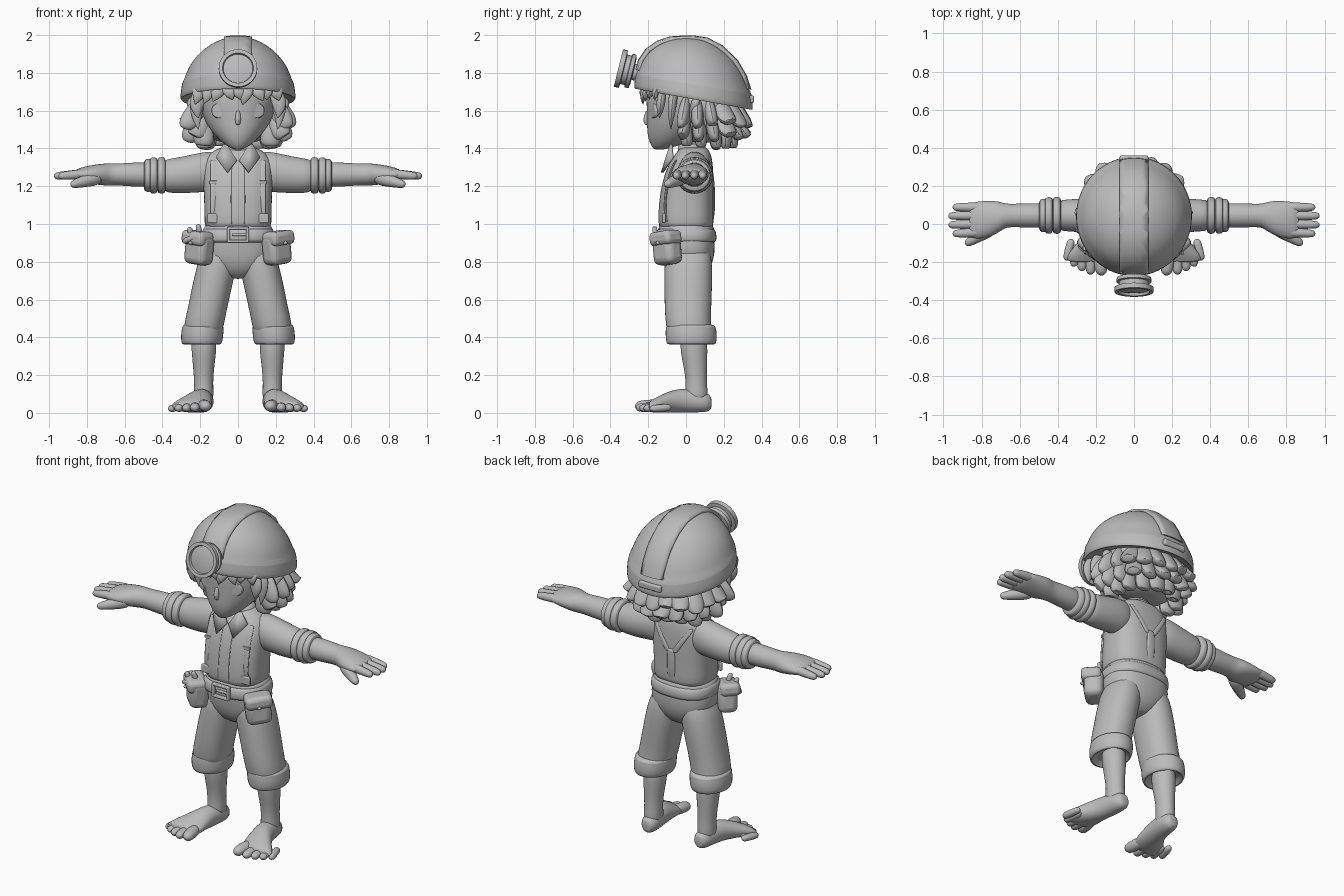
import bpy, bmesh, math, random
from mathutils import Vector, Matrix
from mathutils.bvhtree import BVHTree

default_cube = bpy.data.objects.get("Cube")
if default_cube:
    bpy.data.objects.remove(default_cube)

random.seed(4)
UP, SIDE, BACK = Vector((0, 0, 1)), Vector((1, 0, 0)), Vector((0, 1, 0))
clay = bpy.data.materials.new("grey_clay")
clay.use_nodes = True
CLAY_COLOUR = (.5, .5, .5, 1)
clay.diffuse_color = CLAY_COLOUR
clay.node_tree.nodes["Principled BSDF"].inputs["Base Color"].default_value = CLAY_COLOUR
parts = []


def finish(name, mesh_builder, mirror=False, smooth=0, bevel=0):
    """Turn a bmesh into a named object with the usual modifiers."""
    bmesh.ops.recalc_face_normals(mesh_builder, faces=mesh_builder.faces)
    mesh = bpy.data.meshes.new(name)
    mesh_builder.to_mesh(mesh)
    mesh_builder.free()
    mesh.materials.append(clay)
    part = bpy.data.objects.new(name, mesh)
    bpy.context.scene.collection.objects.link(part)
    if bevel:
        rounding = part.modifiers.new("rounding", "BEVEL")
        rounding.width, rounding.segments = bevel, 3
    if smooth:
        part.modifiers.new("smoothing", "SUBSURF").levels = smooth
        part.modifiers["smoothing"].render_levels = smooth
    if mirror:
        part.modifiers.new("other_side", "MIRROR")
    parts.append(part)
    return part


def loft(name, rings, axis=None, sides=20, power=2, mirror=False, smooth=1, tilt=None):
    """Skin elliptical rings given as (x, y, z, width radius, depth radius)."""
    mesh_builder = bmesh.new()
    axis = axis or (Vector(rings[-1][:3]) - Vector(rings[0][:3])).normalized()
    reference = BACK if abs(axis.z) > .75 else UP
    across = reference.cross(axis).normalized()
    along = axis.cross(across)
    loops = []
    for number, (x, y, z, wide, deep) in enumerate(rings):
        loop = []
        for step in range(sides):
            angle = math.tau * step / sides
            c, s = math.cos(angle), math.sin(angle)
            c, s = (math.copysign(abs(v) ** (2 / power), v) for v in (c, s))
            point = Vector((x, y, z)) + across * c * wide + along * s * deep
            if tilt:
                point.z += tilt[number] * (point.y - y)
            loop.append(mesh_builder.verts.new(point))
        loops.append(loop)
    for lower, upper in zip(loops, loops[1:]):
        for i in range(sides):
            j = (i + 1) % sides
            mesh_builder.faces.new((lower[i], lower[j], upper[j], upper[i]))
    for loop, ring in ((loops[0], rings[0]), (loops[-1], rings[-1])):
        pole = mesh_builder.verts.new(ring[:3])
        for i in range(sides):
            mesh_builder.faces.new((loop[i], loop[(i + 1) % sides], pole))
    return finish(name, mesh_builder, mirror, smooth)


def capsule(name, start, end, start_radius, end_radius, flat=1, **options):
    """Round-ended finger, toe or button."""
    start, end = Vector(start), Vector(end)
    way = (end - start).normalized()
    rings = []
    for centre, radius, angles in ((start, start_radius, (-75, -40, 0)), (end, end_radius, (0, 40, 75))):
        for angle in map(math.radians, angles):
            size = radius * math.cos(angle)
            rings.append((*(centre + way * radius * math.sin(angle)), size, size * flat))
    return loft(name, rings, sides=12, **options)


def lock(name, root, bend, tip, size, flat=.6):
    """Curved pointed lock of hair."""
    root, bend, tip = map(Vector, (root, bend, tip))
    rings = []
    for t, width in ((0, .7), (.25, 1), (.5, .95), (.75, .6), (.93, .2), (1, .04)):
        spot = root.lerp(bend, t).lerp(bend.lerp(tip, t), t)
        rings.append((*spot, size * width, size * width * flat))
    return loft(name, rings, sides=8)


def box(name, centre, size, turn=0, lean=0, bevel=.01, mirror=False):
    mesh_builder = bmesh.new()
    place = Matrix.Translation(centre) @ Matrix.Rotation(turn, 4, "Z") @ Matrix.Rotation(lean, 4, "Y")
    bmesh.ops.create_cube(mesh_builder, size=1, matrix=place @ Matrix.Diagonal((*size, 1)))
    return finish(name, mesh_builder, mirror, bevel=bevel)


def surface_finder(part):
    """Return a function giving the front or back depth of a part at x, z."""
    bpy.context.view_layer.update()
    tree = BVHTree.FromObject(part, bpy.context.evaluated_depsgraph_get())

    def depth(x, z, facing=-1):
        hit = tree.ray_cast(Vector((x, facing * 2, z)), BACK * -facing)[0]
        return hit.y if hit else 0
    return depth


# Shirt and neck
shirt = loft("shirt", [(0, 0, .97, .17, .14), (0, 0, 1.0, .18, .148), (0, 0, 1.1, .178, .145),
                       (0, .01, 1.22, .185, .138), (0, .025, 1.32, .19, .118), (0, .04, 1.375, .155, .092),
                       (0, .04, 1.41, .09, .07)], axis=UP, power=2.6, sides=28)
loft("neck", [(0, .03, 1.34, .07, .065), (0, .03, 1.4, .062, .06), (0, .03, 1.5, .065, .065)], axis=UP)
chest = surface_finder(shirt)
for x, width in ((.035, .004), (-.035, .004)):
    loft("shirt_placket_seam", [(x, chest(x, z), z, width, .004) for z in (1.0, 1.08, 1.16, 1.24, 1.3)],
         axis=UP, sides=8)

# Pointed collar flaps
mesh_builder = bmesh.new()
collar = []
for x, z in ((.005, 1.335), (.055, 1.27), (.115, 1.35), (.075, 1.42), (.05, 1.41)):
    collar.append(mesh_builder.verts.new((x, min(chest(x, min(z, 1.36)), -.03) - .014, z)))
mesh_builder.faces.new(collar)
flap = finish("collar_flap", mesh_builder, mirror=True)
flap.modifiers.new("thickness", "SOLIDIFY").thickness = .014
loft("collar_band", [(0, .035, 1.375, .1, .082), (0, .03, 1.41, .085, .075), (0, .03, 1.425, .07, .065)], axis=UP)

# Suspenders: two in front, joining at the middle of the back
loft("front_strap", [(.13, chest(.13, z), z, .02, .008) for z in (.98, 1.06, 1.14, 1.22, 1.3, 1.34)],
     axis=UP, sides=8, power=4, mirror=True)
loft("back_strap", [(x, chest(x, z, 1), z, .02, .008) for x, z in
                    ((.02, 1.18), (.05, 1.23), (.09, 1.29), (.12, 1.34))], axis=UP, sides=8, mirror=True)
loft("back_strap_tail", [(0, chest(0, z, 1), z, .027, .009) for z in (.98, 1.06, 1.13, 1.2)],
     axis=UP, sides=8, power=4)
box("strap_clip", (.135, chest(.135, 1.03) - .006, 1.03), (.055, .018, .05), bevel=.006, mirror=True)
box("strap_slider", (.13, chest(.13, 1.22) - .004, 1.22), (.046, .01, .018), bevel=.003, mirror=True)

# Sleeves with rolled cuffs
loft("sleeve", [(.1, .045, 1.28, .08, .11), (.19, .045, 1.275, .09, .107), (.27, .045, 1.262, .09, .1),
                (.35, .045, 1.255, .085, .093), (.4, .045, 1.255, .08, .085)], axis=SIDE, mirror=True)
for x, size in ((.405, .098), (.447, .097), (.475, .088)):
    loft("rolled_sleeve", [(x + shift, .045, 1.257, size * scale, size * scale) for shift, scale in
                           ((-.024, .75), (-.02, .96), (0, 1.03), (.02, .96), (.024, .75))],
         axis=SIDE, mirror=True)

# Forearm, hand, fingers
loft("forearm", [(.42, .045, 1.26, .065, .068), (.55, .045, 1.262, .066, .065), (.65, .045, 1.262, .06, .057),
                 (.68, .043, 1.262, .066, .06), (.72, .035, 1.262, .088, .058), (.78, .022, 1.262, .1, .05),
                 (.84, .02, 1.262, .098, .035), (.865, .018, 1.262, .085, .022)], axis=SIDE, mirror=True)
for y, reach in ((.088, .93), (.043, .953), (-.004, .952), (-.05, .93)):
    capsule("finger", (.82, y * .95 + .004, 1.265), (reach, y, 1.255), .028, .022, mirror=True)
capsule("thumb", (.76, -.03, 1.24), (.865, -.095, 1.212), .042, .024, mirror=True)

# Trousers, belt
loft("trouser_seat", [(0, .01, .71, .05, .07), (0, .01, .76, .15, .12), (0, .012, .84, .2, .143),
                      (0, .008, .92, .192, .143), (0, 0, .985, .184, .15), (0, 0, 1.0, .17, .14)],
     axis=UP, power=2.4, sides=28)
loft("trouser_leg", [(.095, .012, .88, .09, .12), (.112, .012, .78, .107, .128), (.135, .012, .68, .107, .128),
                     (.16, .01, .56, .105, .125), (.182, .012, .46, .107, .12), (.188, .025, .4, .1, .12)],
     axis=-UP, mirror=True, power=2.2)
loft("trouser_cuff", [(.185, .025, .47, .1, .12), (.186, .025, .46, .112, .135), (.19, .028, .41, .114, .138),
                      (.192, .028, .37, .11, .135), (.192, .028, .355, .098, .122), (.192, .028, .39, .08, .1)],
     axis=-UP, mirror=True)
loft("belt", [(0, 0, z, .17 + out, .136 + out) for z, out in
              ((.9, .02), (.912, .028), (.965, .024), (.98, .01))], axis=UP, power=2.5, sides=28)
belt_front = surface_finder(parts[-1])(0, .94)
for name, x, z, size in (("buckle_top", 0, .978, (.115, .025, .016)), ("buckle_bottom", 0, .908, (.115, .025, .016)),
                         ("buckle_left", .05, .943, (.016, .025, .08)), ("buckle_right", -.05, .943, (.016, .025, .08)),
                         ("buckle_prong", .01, .943, (.08, .016, .014))):
    box(name, (x, belt_front - .005, z), size, bevel=.005)

# Hip pouches with flaps, and tools in the right one
for name, sign in (("left", 1), ("right", -1)):
    turn = sign * .75
    pouch = Vector((sign * .205, -.1, .87))
    out = Matrix.Rotation(turn, 3, "Z") @ -BACK
    box(name + "_pouch", pouch, (.145, .11, .17), turn, -sign * .12, .035)
    box(name + "_pouch_flap", pouch + out * .012 + UP * .055, (.155, .115, .075), turn, -sign * .12, .025)
    capsule(name + "_pouch_button", pouch + out * .06 + UP * .03, pouch + out * .07 + UP * .03, .012, .01)
for shift, height in ((-.02, .97), (.025, .985)):
    capsule("pouch_tool", (-.22 + shift, -.11, .9), (-.235 + shift, -.13, height), .018, .016)
capsule("tool_grip", (-.28, -.12, .91), (-.22, -.16, .935), .016, .018)

# Bare shins, feet and toes
loft("shin", [(.182, .04, .42, .07, .075), (.18, .042, .32, .066, .072), (.182, .05, .24, .056, .062),
              (.182, .055, .16, .05, .055), (.182, .055, .1, .054, .062), (.182, .055, .06, .05, .06)],
     axis=-UP, mirror=True)
loft("foot", [(.178, .135, .052, .028, .035), (.18, .11, .055, .05, .052), (.183, .05, .062, .056, .06),
              (.195, -.03, .067, .06, .066), (.218, -.1, .056, .08, .055), (.245, -.16, .041, .105, .04),
              (.26, -.2, .032, .1, .028)], axis=-BACK, mirror=True)
for x, y, size in ((.172, -.235, .036), (.228, -.238, .028), (.273, -.222, .026), (.314, -.2, .025), (.35, -.17, .023)):
    capsule("toe", (x * .85 + .035, y + .07, size + .005), (x, y, size), size, size, flat=.9, mirror=True)

# Head, nose, ears, eyes
head = loft("head", [(0, -.14, 1.395, .025, .03), (0, -.11, 1.415, .065, .075), (0, -.07, 1.46, .115, .135),
                     (0, -.02, 1.53, .172, .188), (0, 0, 1.61, .2, .208), (0, .01, 1.7, .21, .225),
                     (0, .02, 1.78, .18, .19)], axis=UP, sides=28)
face = surface_finder(head)
loft("nose", [(0, face(0, 1.6) + .005, 1.6, .012, .012), (0, face(0, 1.555) - .006, 1.55, .018, .02),
              (0, face(0, 1.53), 1.525, .012, .012)], axis=UP, sides=10)
loft("eye", [(.1, face(.1, 1.6) + depth, 1.6, .045 * size, .043 * size) for depth, size in
             ((.03, .9), (.008, 1), (-.002, .9), (-.002, .75))], axis=Vector((.35, -1, 0)).normalized(), mirror=True)
capsule("ear", (.2, .03, 1.56), (.235, .05, 1.635), .025, .04, flat=.7, mirror=True)

# Hair: a rounded mass with rows of locks that flick outwards
loft("hair_mass", [(0, .09, 1.43, .1, .08), (0, .09, 1.47, .18, .15), (0, .09, 1.55, .23, .19),
                   (0, .08, 1.64, .24, .2), (0, .07, 1.72, .22, .2)], axis=UP)
for row, count, reach, drop in (("upper", 13, .305, 1.53), ("middle", 12, .275, 1.46), ("lower", 10, .2, 1.41)):
    for i in range(count):
        angle = math.radians(-18 + 216 * i / (count - 1))
        outward = Vector((math.cos(angle), math.sin(angle), 0))
        centre = Vector((0, .06, 0))
        length = reach + random.uniform(-.02, .015)
        lock(row + "_hair_lock", centre + outward * .19 + UP * (drop + .13),
             centre + outward * (length - .02) + UP * (drop - .04),
             centre + outward * length + UP * (drop + random.uniform(-.02, .04)), .062)
for i in range(9):
    x = (i - 4) * .048
    front = -.225 + x * x * 1.8
    lock("fringe_lock", (x, front + .06, 1.75), (x * 1.05, front - .03, 1.7),
         (x * 1.1 + random.uniform(-.03, .03), front - .005, 1.63 + random.uniform(-.01, .03)), .045)
for sign in (1, -1):
    for y, low in ((-.12, 1.56), (-.06, 1.5)):
        lock("side_lock", (sign * .19, y, 1.72), (sign * .24, y - .02, 1.62), (sign * .21, y - .02, low), .045)

# Helmet: brim band, dome, and raised strip over the crown
shell = [(0, .04, 1.7, .1, .1), (0, .04, 1.67, .285, .295), (0, .04, 1.655, .303, .312), (0, .04, 1.672, .308, .317),
         (0, .04, 1.75, .298, .308), (0, .038, 1.757, .287, .298), (0, .035, 1.82, .268, .278),
         (0, .03, 1.89, .222, .235), (0, .02, 1.95, .15, .165), (0, .015, 1.983, .08, .09), (0, .01, 1.99, .03, .03)]
slopes = [-.18] * 4 + [-.17, -.17, -.15, -.12, -.07, -.03, 0]
loft("helmet", shell, axis=UP, sides=36, tilt=slopes)
raised = [(x, y, z + .007, wide + .01, deep + .01) for x, y, z, wide, deep in shell[5:]]
strip = loft("helmet_crown_strip", raised, axis=UP, sides=36, tilt=slopes[5:], smooth=0)
mesh_builder = bmesh.new()
mesh_builder.from_mesh(strip.data)
for normal in (SIDE, -SIDE):
    bmesh.ops.bisect_plane(mesh_builder, geom=mesh_builder.verts[:] + mesh_builder.edges[:] + mesh_builder.faces[:],
                           plane_co=normal * .075, plane_no=normal, clear_outer=True)
mesh_builder.to_mesh(strip.data)
mesh_builder.free()
strip.modifiers.new("thickness", "SOLIDIFY").thickness = .02
box("helmet_back_clip", (0, .345, 1.66), (.15, .03, .04), bevel=.01)

# Head lamp on its bracket
beam = Vector((0, -.97, .24)).normalized()
lamp = Vector((0, -.317, 1.816))
loft("head_lamp", [(*(lamp + beam * depth), size, size) for depth, size in
                   ((-.04, .06), (-.035, .09), (-.015, .093), (-.012, .08), (.012, .08), (.016, .102),
                    (.042, .102), (.042, .082), (.028, .078), (.036, .04))], axis=beam, sides=32, smooth=0)
capsule("lamp_bracket", lamp - beam * .09, lamp - beam * .02, .05, .045)

for part in parts:
    part.select_set(True)
bpy.context.view_layer.objects.active = parts[0]
bpy.ops.object.shade_smooth_by_angle(angle=math.radians(42))
